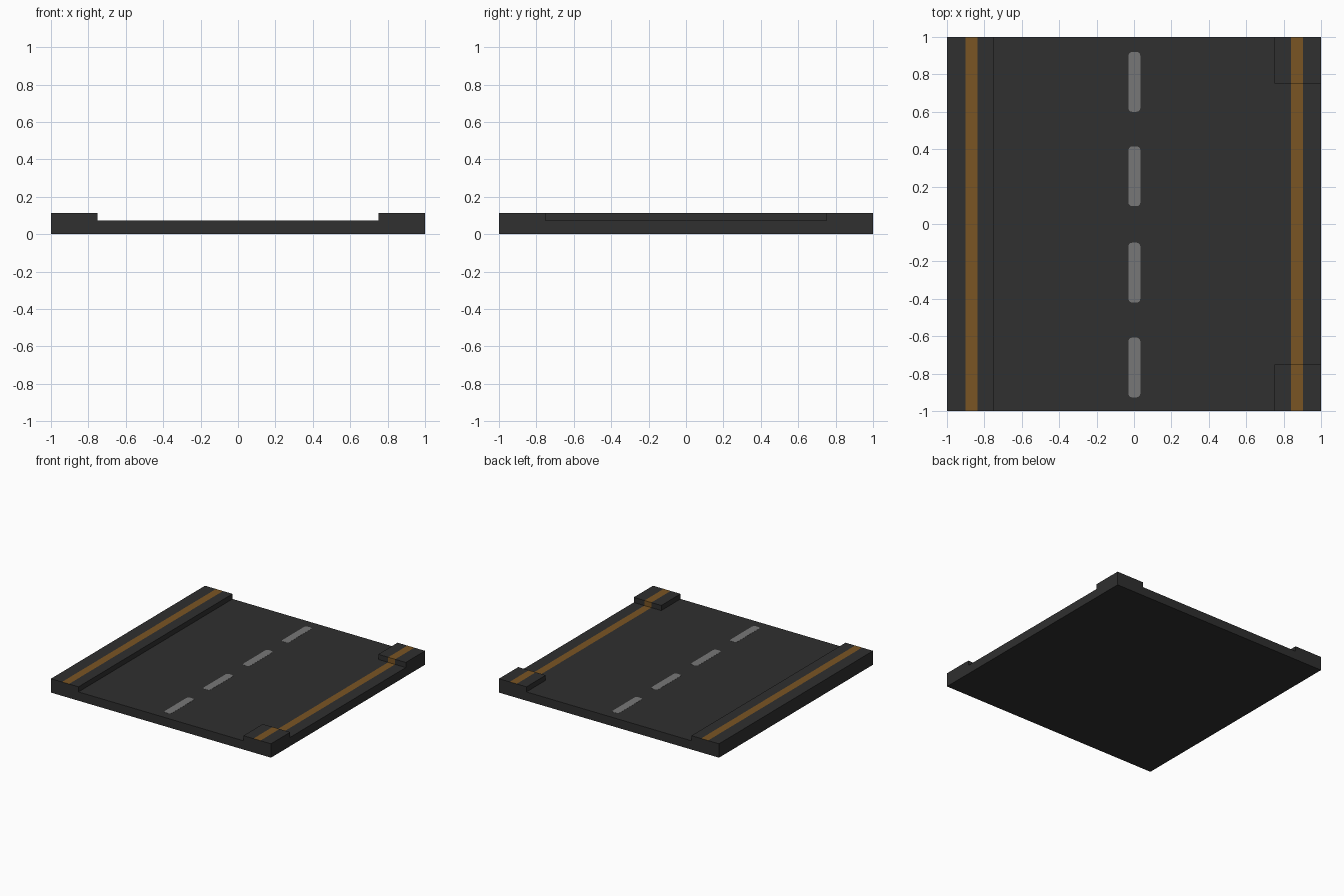
import bpy, bmesh, math

if "Cube" in bpy.data.objects:
    bpy.data.objects.remove(bpy.data.objects["Cube"])

ROAD_Z, KERB_Z = 0.072, 0.114


def material(name, rgb):
    m = bpy.data.materials.new(name)
    m.diffuse_color = (*rgb, 1)
    m.use_nodes = True
    m.node_tree.nodes["Principled BSDF"].inputs["Base Color"].default_value = m.diffuse_color
    return m


asphalt = material("dark asphalt", (0.029, 0.029, 0.029))
amber = material("amber paint", (0.195, 0.091, 0.017))
grey = material("grey paint", (0.185, 0.185, 0.185))


def finish(bm, name, mats):
    bmesh.ops.recalc_face_normals(bm, faces=bm.faces)
    me = bpy.data.meshes.new(name)
    bm.to_mesh(me)
    bm.free()
    for m in mats:
        me.materials.append(m)
    ob = bpy.data.objects.new(name, me)
    bpy.context.collection.objects.link(ob)
    return ob


def striped_box(name, lo, hi, stripe):
    """Box whose faces are cut by a lengthwise painted stripe (x range)."""
    bm = bmesh.new()
    bmesh.ops.create_cube(bm, size=1)
    for v in bm.verts:
        for i in range(3):
            v.co[i] = lo[i] if v.co[i] < 0 else hi[i]
    for x in stripe:
        bmesh.ops.bisect_plane(bm, geom=bm.verts[:] + bm.edges[:] + bm.faces[:],
                               plane_co=(x, 0, 0), plane_no=(1, 0, 0))
    bm.normal_update()
    for f in bm.faces:
        c = f.calc_center_median()
        step = abs(f.normal.y) > 0.9 and abs(c.y) < 0.99
        if stripe[0] < c.x < stripe[1] and (f.normal.z > 0.9 or step):
            f.material_index = 1
    return finish(bm, name, [asphalt, amber])


LEFT, RIGHT = (-0.90, -0.837), (0.84, 0.903)

# road slab, raised kerb along the left, kerb blocks at the right corners
striped_box("road_slab", (-1, -1, 0), (1, 1, ROAD_Z), RIGHT)
striped_box("left_kerb", (-1, -1, ROAD_Z), (-0.75, 1, KERB_Z), LEFT)
striped_box("front_right_kerb", (0.75, -1, ROAD_Z), (1, -0.75, KERB_Z), RIGHT)
striped_box("back_right_kerb", (0.75, 0.75, ROAD_Z), (1, 1, KERB_Z), RIGHT)

# centre line dashes with rounded corners
R = 0.02
for n, y in enumerate((-0.767, -0.26, 0.255, 0.76)):
    bm = bmesh.new()
    ring = []
    for q, (sx, sy) in enumerate(((1, 1), (-1, 1), (-1, -1), (1, -1))):
        for k in range(4):
            a = math.radians(90 * q + 30 * k)
            ring.append(bm.verts.new((0.002 + sx * (0.032 - R) + R * math.cos(a),
                                      y + sy * (0.16 - R) + R * math.sin(a), ROAD_Z)))
    face = bm.faces.new(ring)
    ext = bmesh.ops.extrude_face_region(bm, geom=[face], use_keep_orig=True)
    for e in ext["geom"]:
        if isinstance(e, bmesh.types.BMVert):
            e.co.z += 0.001
    finish(bm, f"centre_dash_{n + 1}", [grey])
